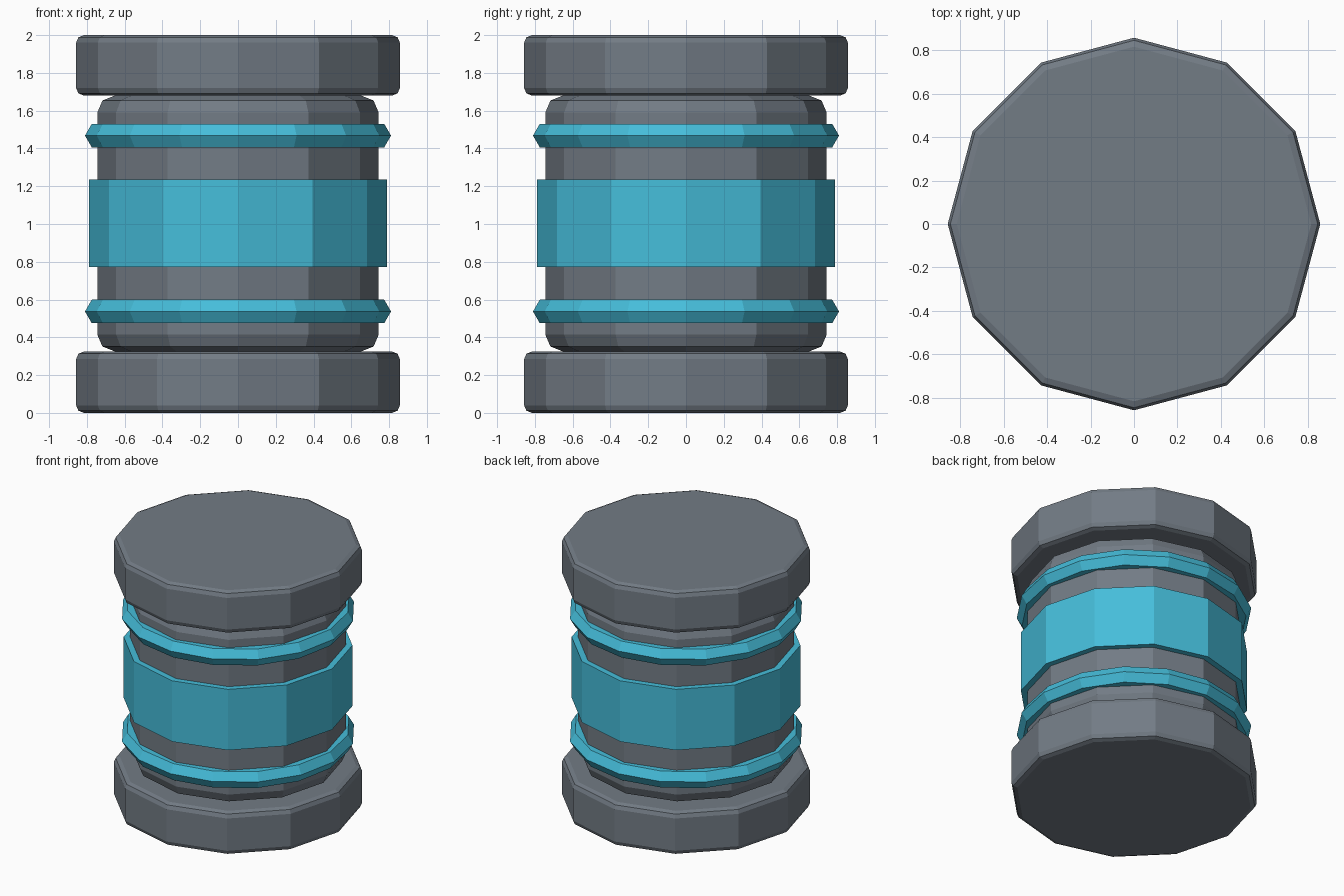
import bpy
from math import radians

if "Cube" in bpy.data.objects:
    bpy.data.objects.remove(bpy.data.objects["Cube"])


def material(name, rgb):
    m = bpy.data.materials.new(name)
    m.diffuse_color = (*rgb, 1)
    m.use_nodes = True
    m.node_tree.nodes["Principled BSDF"].inputs["Base Color"].default_value = m.diffuse_color
    return m


slate = material("slate", (0.17, 0.20, 0.235))
teal = material("teal", (0.06, 0.51, 0.70))


def drum(name, radius, z0, z1, mat, bevel=0):
    """Twelve-sided cylinder with optionally rounded rims."""
    bpy.ops.mesh.primitive_cylinder_add(
        vertices=12, radius=radius, depth=z1 - z0, location=(0, 0, (z0 + z1) / 2))
    ob = bpy.context.object
    ob.name = name
    ob.data.materials.append(mat)
    if bevel:
        mod = ob.modifiers.new("rim_bevel", 'BEVEL')
        mod.width = bevel
        mod.segments = 2
        mod.limit_method = 'ANGLE'
        mod.angle_limit = radians(45)  # rims only, not the side edges
    return ob


def ring(name, z):
    """Hexagonal-section hoop around the body."""
    bpy.ops.mesh.primitive_torus_add(
        major_segments=16, minor_segments=6,
        major_radius=0.738, minor_radius=0.072, location=(0, 0, z))
    ob = bpy.context.object
    ob.name = name
    ob.data.materials.append(teal)


# End caps
drum("bottom_cap", 0.857, 0.0, 0.325, slate, 0.04)
drum("top_cap", 0.857, 1.68, 2.0, slate, 0.04)

# Body between the caps
drum("body", 0.745, 0.325, 1.68, slate, 0.09)

# Coloured centre band and hoops
drum("centre_band", 0.79, 0.773, 1.235, teal)
ring("lower_ring", 0.537)
ring("upper_ring", 1.468)
